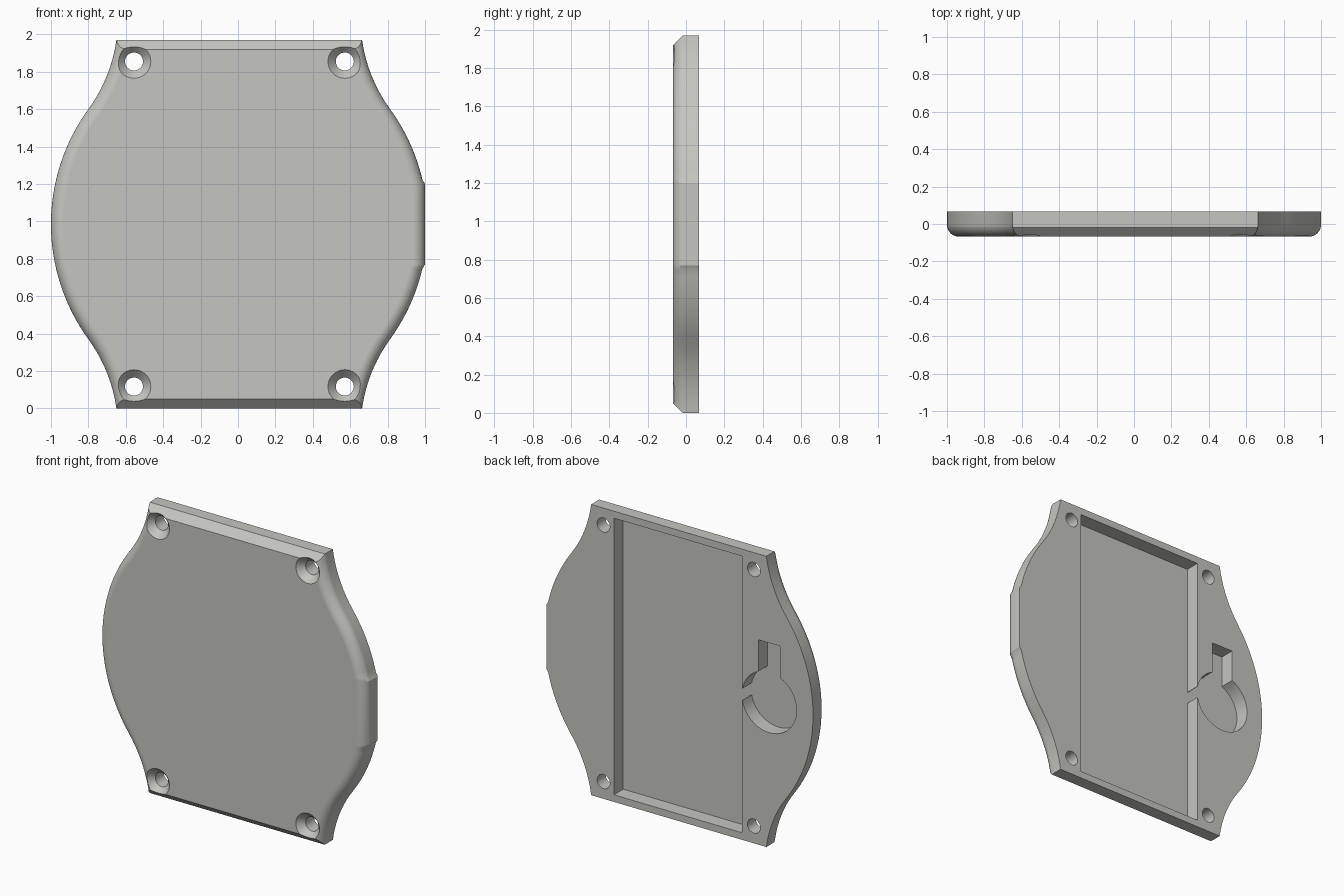
import bpy, bmesh, math
from mathutils import Matrix

if "Cube" in bpy.data.objects:
    bpy.data.objects.remove(bpy.data.objects["Cube"])

MID, HALF, Y = 0.985, 0.985, 0.068      # mid height, half height, half thickness
FILLET, CHAMFER = 0.065, 0.05
CX, R = 0.045, 1.045                    # bulging side arc
DX, DZ = -0.8086, 0.5884                # direction to the point where the arcs meet
r = 0.826                               # hollow shoulder arc
SX, SZ = CX + (R + r) * DX, (R + r) * DZ
SHIFT = 0.0133                          # right side is offset slightly


def side_x(h, d):
    """x of the left side at height h from the middle, inset by d"""
    if h <= (R - d) * DZ:
        return CX - math.sqrt((R - d) ** 2 - h * h)
    return SX + math.sqrt((r + d) ** 2 - (SZ - h) ** 2)


def outline(d, top):
    """Closed (x, z) loop of the plate inset by d at the sides"""
    h0, a0 = (R - d) * DZ, math.asin(DZ)
    bulge = [(R - d) * math.sin(a0 * i / 16) for i in range(17)]
    shoulder = [h0 + (top - h0) * i / 10 for i in range(1, 11)]
    left = [(side_x(h, d), h) for h in bulge + shoulder]
    # right side has a short flat pad at the middle
    a1 = math.asin(0.238 / (R - d))
    bulge = [(R - d) * math.sin(a1 + (a0 - a1) * i / 12) for i in range(13)]
    right = [(1 - d, 0.0), (1 - d, 0.215)]
    right += [(SHIFT - side_x(h, d), h) for h in bulge + shoulder]
    loop = [(x, -h) for x, h in reversed(right)] + right[1:]
    loop += list(reversed(left)) + [(x, -h) for x, h in left[1:]]
    return [(x, h + MID) for x, h in loop]


def loft(name, layers):
    """Solid through a list of (y, loop) layers"""
    bm = bmesh.new()
    rings = [[bm.verts.new((x, y, z)) for x, z in loop] for y, loop in layers]
    n = len(rings[0])
    for a, b in zip(rings, rings[1:]):
        for i in range(n):
            j = (i + 1) % n
            bm.faces.new((a[i], a[j], b[j], b[i]))
    bm.faces.new(rings[0])
    bm.faces.new(rings[-1])
    bmesh.ops.recalc_face_normals(bm, faces=bm.faces)
    me = bpy.data.meshes.new(name)
    bm.to_mesh(me)
    bm.free()
    ob = bpy.data.objects.new(name, me)
    bpy.context.collection.objects.link(ob)
    return ob


def circle(x, z, rad, n=40):
    return [(x + rad * math.cos(2 * math.pi * i / n),
             z + rad * math.sin(2 * math.pi * i / n)) for i in range(n)]


# Plate: straight back half, rounded sides and chamfered ends at the front
layers = [(Y, outline(0, HALF))]
for i in range(9):
    a = math.pi / 2 * i / 8
    y = -(Y - FILLET) - FILLET * math.sin(a)
    d = FILLET * (1 - math.cos(a))
    cut = max(0, -y - (Y - CHAMFER))
    layers.append((y, outline(d, HALF - cut)))
    if i < 8:
        # extra ring exactly where the end chamfer starts
        y2 = -(Y - FILLET) - FILLET * math.sin(math.pi / 2 * (i + 1) / 8)
        if y > -(Y - CHAMFER) > y2:
            s = (Y - CHAMFER - (Y - FILLET)) / FILLET
            layers.append((-(Y - CHAMFER),
                           outline(FILLET * (1 - math.sqrt(1 - s * s)), HALF)))
plate = loft("cover_plate", layers)

# Rear pocket joined to a round recess with an upright slot
PX0, PX1, PZ0, PZ1 = -0.467, 0.493, 0.048, 1.922
KX, KR, KW = -0.671, 0.205, 0.081
a_in = math.asin(0.04 / KR)
a_slot = math.acos(KW / KR)


def arc(a, b, n):
    return [(KX + KR * math.cos(a + (b - a) * i / n),
             MID + KR * math.sin(a + (b - a) * i / n)) for i in range(n + 1)]


pocket = [(PX0, PZ0), (PX1, PZ0), (PX1, PZ1), (PX0, PZ1), (PX0, MID + 0.04)]
pocket += arc(a_in, a_slot, 8)
pocket += [(KX + KW, 1.388), (KX - KW, 1.388)]
pocket += arc(math.pi - a_slot, 2 * math.pi - a_in, 32)
pocket += [(PX0, MID - 0.04)]
cutters = [loft("pocket_cutter", [(Y - 0.1, pocket), (Y + 0.1, pocket)])]

# Countersunk screw holes at the corners
for x in (-0.556, 0.571):
    for z in (0.117, 1.855):
        cutters.append(loft("screw_hole_cutter", [
            (-Y - 0.1, circle(x, z, 0.09)), (-Y, circle(x, z, 0.09)),
            (-Y + 0.045, circle(x, z, 0.048)), (Y + 0.1, circle(x, z, 0.048))]))

bpy.context.view_layer.objects.active = plate
plate.select_set(True)
for c in cutters:
    c.hide_render = True
    m = plate.modifiers.new("cut", 'BOOLEAN')
    m.operation, m.solver, m.object = 'DIFFERENCE', 'EXACT', c
    bpy.ops.object.modifier_apply(modifier=m.name)
for c in cutters:
    bpy.data.objects.remove(c)

# Smooth sides with crisp edges and flat large faces
bpy.ops.object.shade_smooth_by_angle(angle=math.radians(28))
wn = plate.modifiers.new("flat_faces", 'WEIGHTED_NORMAL')
wn.keep_sharp = True

grey = bpy.data.materials.new("warm_grey")
grey.diffuse_color = (0.56, 0.56, 0.53, 1)
grey.use_nodes = True
grey.node_tree.nodes["Principled BSDF"].inputs["Base Color"].default_value = grey.diffuse_color
plate.data.materials.clear()
plate.data.materials.append(grey)
